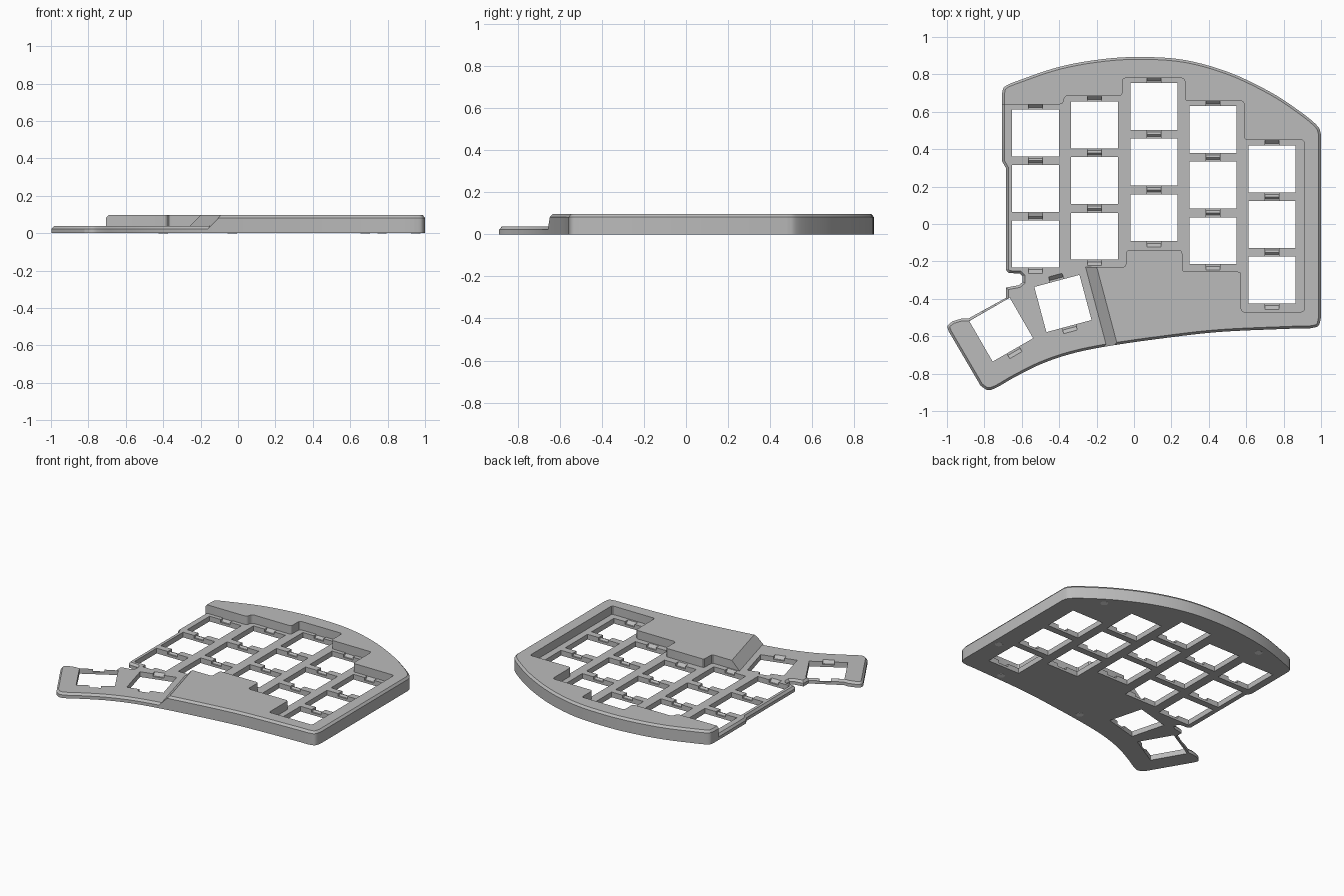
import bpy, bmesh
from math import radians
from mathutils import Vector, Matrix

if "Cube" in bpy.data.objects:
    bpy.data.objects.remove(bpy.data.objects["Cube"], do_unlink=True)

FLOOR, DECK, CHAMFER = 0.037, 0.097, 0.015
KEY, PITCH = 0.25, 0.297


def material(name, value):
    m = bpy.data.materials.new(name)
    m.use_nodes = True
    m.diffuse_color = (value, value, value, 1)
    m.node_tree.nodes["Principled BSDF"].inputs["Base Color"].default_value = m.diffuse_color
    return m


grey = material("case grey", 0.5)
pale = material("pale foot", 0.85)


def curve(pts, steps=5):
    """Smooth open curve through the points."""
    p = [Vector(q) for q in pts]
    p = [p[0] * 2 - p[1]] + p + [p[-1] * 2 - p[-2]]
    out = []
    for a, b, c, d in zip(p, p[1:], p[2:], p[3:]):
        for i in range(steps):
            t = i / steps
            out.append(0.5 * (2 * b + (c - a) * t + (2 * a - 5 * b + 4 * c - d) * t * t
                              + (3 * b - a - 3 * c + d) * t ** 3))
    return out + [p[-2]]


def rounded(pts, r):
    """Closed polygon with softened corners."""
    p = [Vector(q) for q in pts]
    out = []
    for i, c in enumerate(p):
        a = c + (p[i - 1] - c).normalized() * r
        b = c + (p[(i + 1) % len(p)] - c).normalized() * r
        out += [a * (1 - t) ** 2 + c * 2 * t * (1 - t) + b * t * t for t in (0, 0.33, 0.67, 1)]
    return out


def loft(name, low, z0, high, z1, chamfer=0, mat=grey):
    """Solid between two matching polygons, with an optional top chamfer."""
    bm = bmesh.new()
    lo = [bm.verts.new((p[0], p[1], z0)) for p in low]
    hi = [bm.verts.new((p[0], p[1], z1 - chamfer)) for p in high]
    bm.faces.new(lo)
    top = bm.faces.new(hi)
    for i in range(len(lo)):
        bm.faces.new((lo[i - 1], lo[i], hi[i], hi[i - 1]))
    bmesh.ops.recalc_face_normals(bm, faces=bm.faces)
    if chamfer:
        bmesh.ops.inset_region(bm, faces=[top], thickness=chamfer * 0.85, depth=chamfer,
                               use_even_offset=True)
    me = bpy.data.meshes.new(name)
    bm.to_mesh(me)
    bm.free()
    me.materials.append(mat)
    ob = bpy.data.objects.new(name, me)
    bpy.context.collection.objects.link(ob)
    return ob


def cut(ob, cutter):
    cutter.hide_render = True
    mod = ob.modifiers.new("cut", "BOOLEAN")
    mod.operation, mod.solver, mod.object = "DIFFERENCE", "EXACT", cutter
    dg = bpy.context.evaluated_depsgraph_get()
    me = bpy.data.meshes.new_from_object(ob.evaluated_get(dg))
    ob.modifiers.clear()
    ob.data = me
    bpy.data.objects.remove(cutter, do_unlink=True)


# Outline of the whole case
back = curve([(-0.705, 0.70), (-0.69, 0.735), (-0.61, 0.77), (-0.40, 0.84), (-0.18, 0.88), (0.03, 0.893),
              (0.27, 0.877), (0.51, 0.81), (0.73, 0.705), (0.89, 0.60), (0.98, 0.525), (1, 0.48)])
right = curve([(1, -0.50), (0.985, -0.545), (0.94, -0.558)])
front = curve([(0.88, -0.558), (0.46, -0.577), (0.14, -0.613), (-0.15, -0.655), (-0.34, -0.695),
               (-0.50, -0.75), (-0.64, -0.82), (-0.73, -0.872), (-0.78, -0.888), (-0.82, -0.865)])
thumb_end = curve([(-0.99, -0.575), (-0.997, -0.545), (-0.97, -0.52)])
left = [(-0.92, -0.505), (-0.885, -0.505), (-0.685, -0.395), (-0.685, -0.34), (-0.615, -0.327),
        (-0.595, -0.31), (-0.595, -0.28), (-0.61, -0.265), (-0.67, -0.262), (-0.685, -0.245),
        (-0.685, 0.30), (-0.705, 0.335)]
outline = back + right + front + thumb_end + left

plate = loft("key_plate", outline, 0, outline, FLOOR, CHAMFER)
deck = loft("raised_deck", outline, FLOOR - CHAMFER, outline, DECK, CHAMFER)

# Stepped key well in the deck
well = rounded([(-1.2, 0.64), (-0.38, 0.64), (-0.37, 0.685), (-0.062, 0.685), (-0.062, 0.78), (0.272, 0.78),
                (0.272, 0.658), (0.588, 0.658), (0.588, 0.45), (0.91, 0.45), (0.91, -0.47), (0.573, -0.47),
                (0.573, -0.255), (0.258, -0.255), (0.258, -0.14), (-0.043, -0.14), (-0.043, -0.23),
                (-1.2, -0.23)], 0.018)
cut(deck, loft("well_cutter", well, -0.1, well, 0.2))


# Thumb area, closed by a sloping ramp
def thumb_area(shift):
    return [(-1.3, -0.2), (-0.267 + shift, -0.2), (-0.055 + shift, -1), (-1.3, -1)]


cut(deck, loft("ramp_cutter", thumb_area(-0.06), FLOOR - 0.06, thumb_area(0.12), FLOOR + 0.12))

# Key openings with sloped clip notches front and back
columns = [(-0.527, 0.487), (-0.211, 0.529), (0.107, 0.628), (0.423, 0.505), (0.738, 0.294)]
keys = [(x, y - PITCH * row, 0) for x, y in columns for row in range(3)]
keys += [(-0.38, -0.425, 15), (-0.71, -0.565, 30)]


def rect(key, w, h):
    x, y, angle = key
    turn = Matrix.Rotation(radians(angle), 2)
    return [Vector((x, y)) + turn @ Vector((sx * w / 2, sy * h / 2))
            for sx, sy in ((-1, -1), (1, -1), (1, 1), (-1, 1))]


for key in keys:
    hole = rect(key, KEY, KEY)
    cut(plate, loft("hole_cutter", hole, -0.1, hole, 0.2))
for key in keys:
    cut(plate, loft("notch_cutter", rect(key, 0.075, KEY + 0.024), 0.017,
                    rect(key, 0.075, KEY + 0.066), FLOOR + 0.001))

# Small round feet set into the underside
for i, (x, y) in enumerate([(0.77, 0.62), (-0.40, 0.77), (0.95, -0.22), (0.68, -0.52), (-0.03, -0.58)]):
    ring = [Vector((x, y)) + Matrix.Rotation(radians(a), 2) @ Vector((0.025, 0)) for a in range(0, 360, 20)]
    loft(f"foot_{i + 1}", ring, -0.001, ring, 0.003, mat=pale)

# Smooth curved walls, keep edges crisp
bpy.ops.object.select_all(action="DESELECT")
for ob in (plate, deck):
    ob.select_set(True)
    bpy.context.view_layer.objects.active = ob
bpy.ops.object.shade_smooth_by_angle(angle=radians(25))
